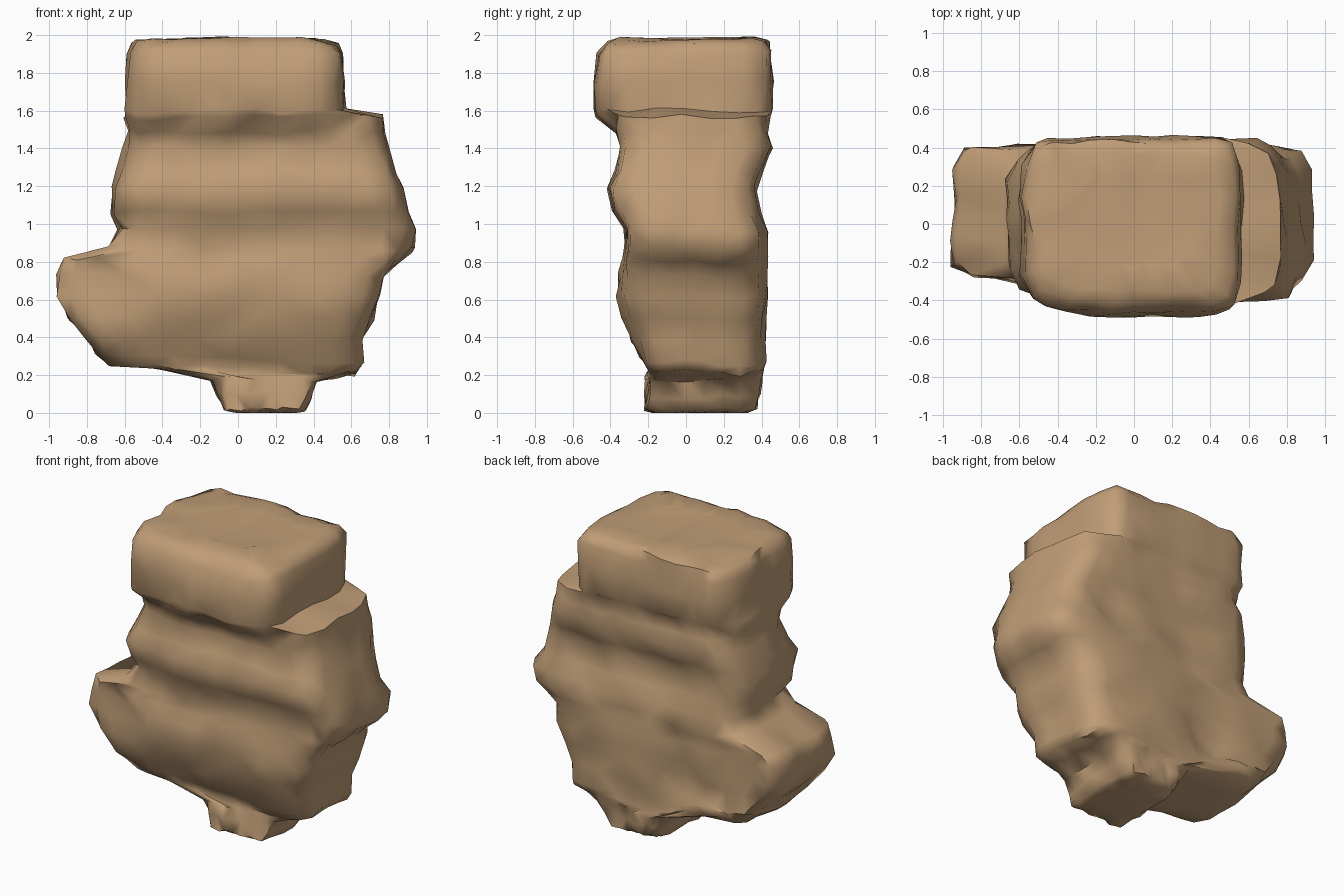
import bpy, bmesh, math, random
from mathutils import Vector, noise

cube = bpy.data.objects.get("Cube")
if cube:
    bpy.data.objects.remove(cube, do_unlink=True)

random.seed(4)

# Sandstone colour
stone = bpy.data.materials.new("tan sandstone")
stone.use_nodes = True
tan = (0.53, 0.34, 0.185, 1)
stone.diffuse_color = tan
stone.node_tree.nodes["Principled BSDF"].inputs["Base Color"].default_value = tan

# Strata from the foot to the top: height, right, left, front, back
STRATA = [
    (.03, -.08, .34, -.22, .37),
    (.1, -.12, .37, -.21, .38),
    (.18, -.15, .41, -.21, .4),
    (.21, -.45, .54, -.2, .4),
    (.23, -.69, .63, -.2, .4),
    (.28, -.76, .66, -.23, .41),
    (.38, -.78, .65, -.28, .41),
    (.5, -.89, .71, -.33, .41),
    (.62, -.95, .75, -.35, .42),
    (.73, -.95, .76, -.35, .41),
    (.81, -.92, .85, -.33, .42),
    (.87, -.67, .92, -.32, .42),
    (.97, -.62, .94, -.32, .42),
    (1.06, -.66, .89, -.38, .38),
    (1.19, -.66, .86, -.41, .36),
    (1.28, -.63, .83, -.37, .39),
    (1.41, -.59, .78, -.34, .45),
    (1.49, -.57, .76, -.37, .43),
    (1.57, -.59, .75, -.46, .43),
    (1.6, -.59, .57, -.47, .44),
    (1.75, -.58, .56, -.48, .46),
    (1.9, -.57, .55, -.47, .45),
    (1.96, -.54, .52, -.41, .43),
]


def rounded_square(nx, ny, power):
    """Unit outline with points spread evenly along its four sides."""
    corners = [(-1, -1), (1, -1), (1, 1), (-1, 1)]
    points = []
    for i, (ax, ay) in enumerate(corners):
        bx, by = corners[(i + 1) % 4]
        steps = nx if ay == by else ny
        for k in range(steps):
            t = k / steps
            x, y = ax + (bx - ax) * t, ay + (by - ay) * t
            size = (abs(x) ** power + abs(y) ** power) ** (1 / power)
            points.append((x / size, y / size))
    return points


OUTLINE = rounded_square(10, 6, 8)


def rough(point, amount):
    """Push a point about with broad noise and a little fine chipping."""
    broad = noise.noise_vector(point * 4) * amount
    chip = Vector([random.uniform(-1, 1) for _ in range(3)]) * amount * 0.6
    return point + broad + chip


def carve(x, y, z):
    """Set back the side lobe and shoulder, and cut the groove behind."""
    if y < 0:
        if z < 0.9:  # side lobe
            y = max(y, min(-0.26, -0.36 + 0.5 * (-0.5 - x)))
        elif z > 1.3 and x > 0.6:  # shoulder
            y = max(y, -0.36)
        else:  # right front corner recedes
            y += 0.12 * max(0, -0.2 - x)
    else:
        along = math.exp(-((x + 0.28) / 0.12) ** 2)
        height = math.exp(-((z - 0.45) / 0.25) ** 2)
        y -= 0.08 * along * height
    if z < 0.35:  # the ledge slopes to the left and rises behind the lobe
        z -= 0.04 * x
        if x < -0.2:
            z += 0.25 * max(0, y - 0.15)
    return Vector((x, y, z))


def ring(bm, stratum, scale=1.0, lift=0.0, amount=0.022):
    z, right, left, front, back = stratum
    cx, cy = (left + right) / 2, (front + back) / 2
    verts = []
    for u, v in OUTLINE:
        x = cx + u * scale * (left - right) / 2
        y = cy + v * scale * (back - front) / 2
        p = rough(carve(x, y, z + lift), amount * scale)
        p.z = min(max(p.z, 0), 2)
        verts.append(bm.verts.new(p))
    return verts


def bridge(bm, lower, upper):
    n = len(lower)
    for i in range(n):
        j = (i + 1) % n
        bm.faces.new((lower[i], lower[j], upper[j], upper[i]))


# Boulder: stacked strata closed by shallow caps
bm = bmesh.new()
foot, top = STRATA[0], STRATA[-1]
rings = [ring(bm, foot, 0.5, -0.03, 0.01), ring(bm, foot, 0.85, -0.02, 0.015)]
rings += [ring(bm, s) for s in STRATA]
rings += [ring(bm, top, s, 0.02, 0.02) for s in (0.85, 0.55)]
for lower, upper in zip(rings, rings[1:]):
    bridge(bm, lower, upper)
bm.faces.new(list(reversed(rings[0])))
bm.faces.new(rings[-1])
bmesh.ops.triangulate(bm, faces=bm.faces[:])
bmesh.ops.recalc_face_normals(bm, faces=bm.faces[:])

mesh = bpy.data.meshes.new("boulder")
bm.to_mesh(mesh)
bm.free()
mesh.materials.append(stone)
boulder = bpy.data.objects.new("boulder", mesh)
bpy.context.collection.objects.link(boulder)

# Smooth weathered faces, crisp chips
bpy.ops.object.select_all(action="DESELECT")
boulder.select_set(True)
bpy.context.view_layer.objects.active = boulder
bpy.ops.object.shade_smooth_by_angle(angle=math.radians(60))
